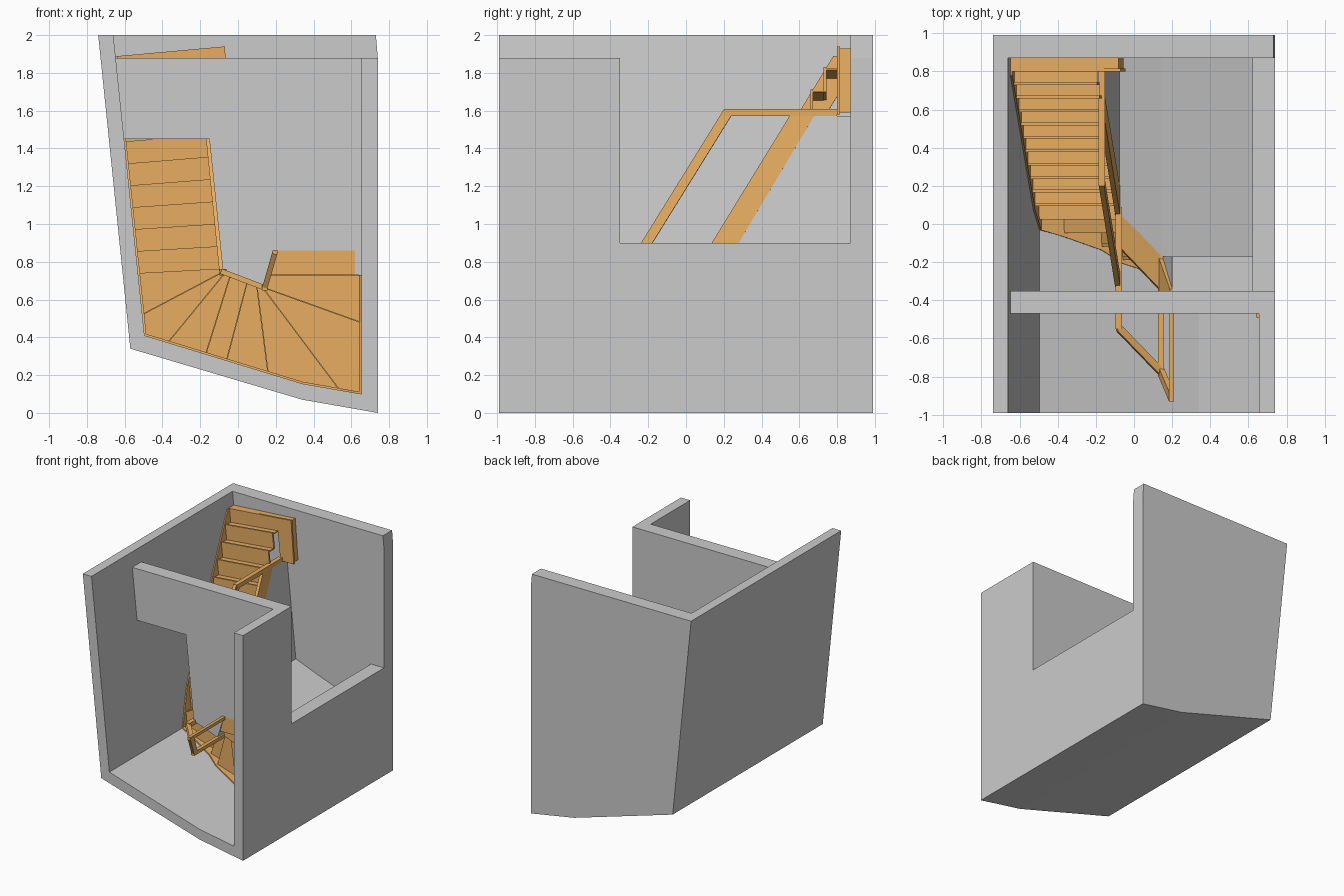
import bpy, bmesh
from mathutils import Vector

if "Cube" in bpy.data.objects:
    bpy.data.objects.remove(bpy.data.objects["Cube"])

# The plan lies in x-z; "up" for the staircase is -y.
wood = bpy.data.materials.new("wood")
wood.diffuse_color = (0.80, 0.42, 0.12, 1)
wood.use_nodes = True
wood.node_tree.nodes["Principled BSDF"].inputs["Base Color"].default_value = wood.diffuse_color


def finish(name, bm, mat):
    bmesh.ops.recalc_face_normals(bm, faces=bm.faces)
    me = bpy.data.meshes.new(name)
    bm.to_mesh(me)
    bm.free()
    ob = bpy.data.objects.new(name, me)
    bpy.context.collection.objects.link(ob)
    if mat:
        me.materials.append(mat)
    return ob


def prism(name, pts, y0, y1, mat=None):
    """Plan polygon (x, z) extruded between two y levels."""
    bm = bmesh.new()
    a = [bm.verts.new((x, y0, z)) for x, z in pts]
    b = [bm.verts.new((x, y1, z)) for x, z in pts]
    bm.faces.new(a)
    bm.faces.new(b[::-1])
    n = len(pts)
    for i in range(n):
        j = (i + 1) % n
        bm.faces.new((a[i], b[i], b[j], a[j]))
    return finish(name, bm, mat)


def band(name, path, t, mat=None):
    """Board along path points (x, z, y_top, y_bottom), mitred in plan."""
    p = [Vector(q[:2]) for q in path]
    d = [(p[i + 1] - p[i]).normalized() for i in range(len(p) - 1)]
    bm = bmesh.new()
    rings = []
    for i, q in enumerate(path):
        d0, d1 = d[max(i - 1, 0)], d[min(i, len(d) - 1)]
        n0, n1 = Vector((-d0.y, d0.x)), Vector((-d1.y, d1.x))
        m = (n0 + n1) / (1 + n0.dot(n1)) * t / 2
        l, r = p[i] + m, p[i] - m
        rings.append([bm.verts.new(c) for c in ((l.x, q[2], l.y), (r.x, q[2], r.y),
                                                (r.x, q[3], r.y), (l.x, q[3], l.y))])
    for a, b in zip(rings, rings[1:]):
        for i in range(4):
            j = (i + 1) % 4
            bm.faces.new((a[i], a[j], b[j], b[i]))
    bm.faces.new(rings[0])
    bm.faces.new(rings[-1][::-1])
    return finish(name, bm, mat)


def post(name, x, z, y0, y1, w=0.036):
    h = w / 2
    prism(name, [(x - h, z - h), (x + h, z - h), (x + h, z + h), (x - h, z + h)], y0, y1, wood)


# Building shell: lower floor, outer walls, upper floor with stair opening
prism("lower_floor", [(-.74, 2), (-.57, .34), (.34, .07), (.74, 0), (.74, 1.88), (.73, 2)], .87, .99)
prism("outer_walls", [(-.74, 2), (-.57, .34), (.34, .07), (.74, 0), (.74, .9), (.62, .9), (.62, .73),
                      (.655, .73), (.655, .10), (.34, .155), (-.495, .41), (-.66, 2)], -.47, .87)
prism("upper_walls", [(-.74, 2), (-.57, .34), (.34, .07), (.74, 0), (.74, 1.88), (.655, 1.88),
                      (.655, .10), (.34, .155), (-.495, .41), (-.66, 2)], -.99, -.47)
prism("upper_floor", [(-.648, 1.88), (.74, 1.88), (.74, .9), (.62, .9), (.62, .86), (.2, .86),
                      (.14, .67), (-.08, .75), (-.152, 1.45), (-.603, 1.45)], -.47, -.35)


# Riser lines: outer and inner end of each step in plan
RISE = 1.34 / 19


def wall_x(z):
    return -.495 - .1038 * (z - .41)


def inner_x(z):
    return -.085 - .1 * (z - .75)


outer, inner = [], []
for k in range(11):
    zo, zi = 1.888 - .116 * k, 1.937 - .1185 * k
    outer.append((wall_x(zo), zo))
    inner.append((inner_x(zi), zi))
outer += [(-.506, .52), (-.37, .372), (-.17, .311), (-.06, .277), (.16, .21), (.54, .12), (.65, .48), (.65, .73)]
inner += [(-.08, .745), (-.07, .738), (-.04, .727), (.05, .694), (.10, .676), (.13, .666), (.142, .662), (.165, .73)]
corners = {11: [(-.495, .41)], 15: [(.34, .155)], 16: [(.65, .10)]}


def level(k):
    return .87 - RISE * (k + 1)


# Wide bottom step wrapping past the first newel
prism("bottom_step", [outer[0], (-.08, 1.93), (-.055, 1.59), (-.168, 1.59), inner[1], outer[1]], .815, .87, wood)
prism("bottom_tread", [outer[0], (-.07, 1.94), (-.045, 1.58), (-.168, 1.58), inner[1], outer[1]],
      level(0), .816, wood)

# Treads and risers
for k in range(1, 18):
    y = level(k)
    a, b = Vector(outer[k]), Vector(inner[k])
    d = (b - a).normalized()
    nose = Vector((-d.y, d.x)) * .012
    pts = [a + nose, b + nose, inner[k + 1]] if k < 11 else [a, b, inner[k + 1]]
    pts += [outer[k + 1]] + corners.get(k, [])[::-1]
    prism(f"tread_{k}", [tuple(q) for q in pts], y, y + .015, wood)
    band(f"riser_{k}", [(*outer[k], y + .015, y + RISE), (*inner[k], y + .015, y + RISE)], .008, wood)
prism("top_tread", [(.165, .73), (.62, .73), (.62, .86), (.2, .86)], -.47, -.44, wood)
band("top_riser", [(.65, .73, -.455, level(17)), (.165, .73, -.455, level(17))], .008, wood)

# Wall stringer following the outer walls
path = []
for k in range(19):
    path.append((*outer[k], level(k) - .02, min(level(k) + .13, .87)))
    for c in corners.get(k, []):
        path.append((*c, level(k + .5) - .02, level(k + .5) + .13))
band("wall_stringer", path, .02, wood)

# Inner stringer in three runs
band("inner_stringer", [(inner_x(1.59), 1.59, .56, .69), (inner_x(.75), .75, .045, .19)], .026, wood)
band("turn_stringer", [(-.08, .745, -.12, .06), (.14, .662, -.35, -.17)], .026, wood)
band("top_stringer", [(.14, .662, -.35, -.17), (.2, .86, -.47, -.34)], .026, wood)

# Newel posts
post("newel_bottom", inner_x(1.59), 1.59, .20, .80)
post("newel_turn_low", -.08, .745, -.55, .09)
post("newel_turn_high", .142, .662, -.80, -.17, .03)
post("newel_top", .197, .85, -.93, -.35, .025)

# Handrails
band("lower_handrail", [(inner_x(1.605), 1.605, .20, .26), (inner_x(.75), .75, -.33, -.27)], .028, wood)
band("turn_handrail", [(-.09, .75, -.56, -.51), (.142, .662, -.80, -.75)], .028, wood)
band("top_handrail", [(.142, .662, -.80, -.75), (.197, .855, -.93, -.88)], .028, wood)

# Partition enclosing the space under the stair
band("under_stair_wall", [(inner_x(1.57), 1.57, .675, .87), (inner_x(.75), .75, .19, .87)], .022)
band("under_turn_wall", [(-.085, .75, .06, .87), (.14, .662, -.17, .87), (.65, .48, -.17, .87)], .022)
prism("landing_soffit", [(.15, .665), (.65, .49), (.65, .73), (.62, .86), (.2, .86)], -.35, -.17)
